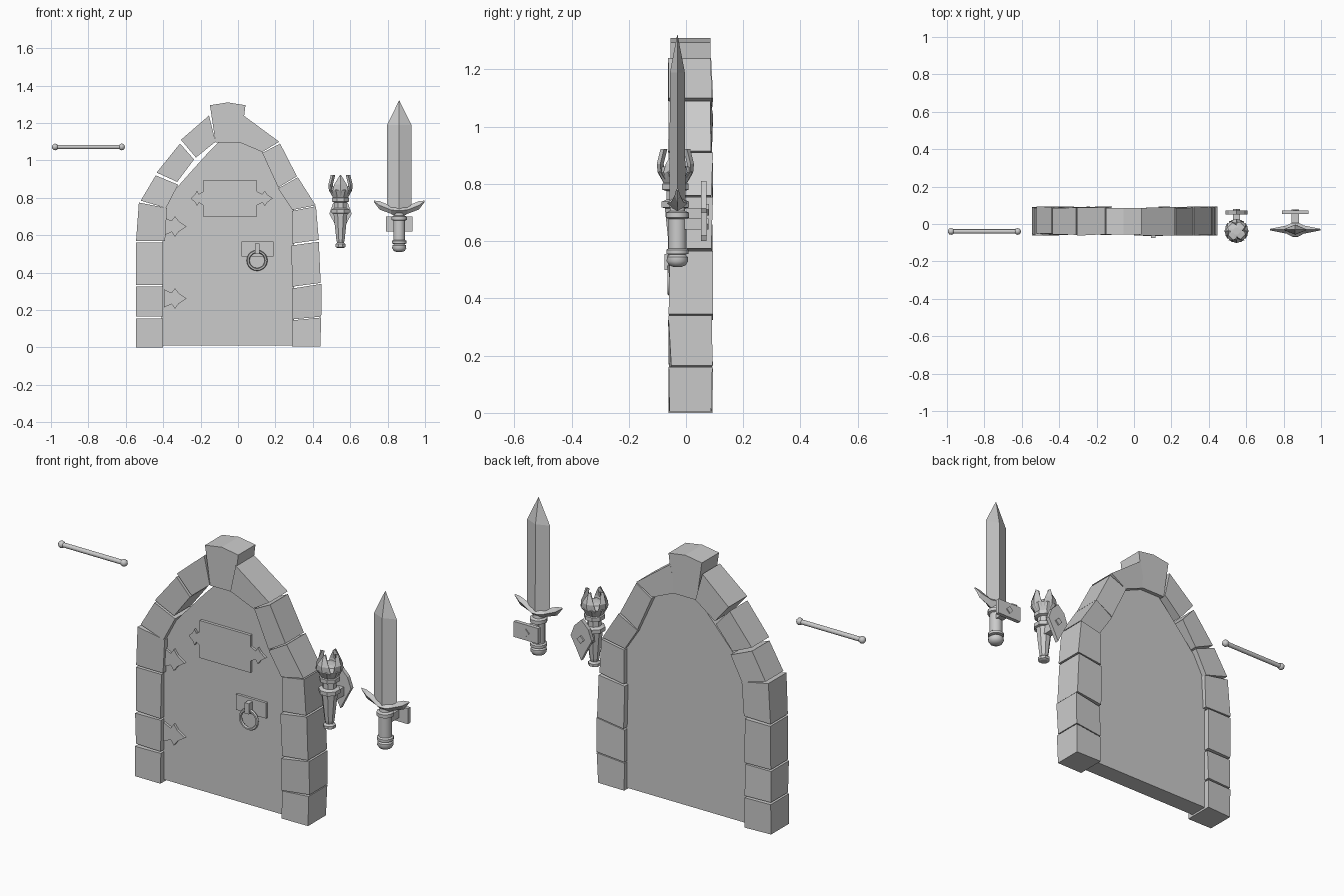
import bpy, math, random

if "Cube" in bpy.data.objects:
    bpy.data.objects.remove(bpy.data.objects["Cube"])
random.seed(4)


def loft(name, rings, smooth=False):
    """Skin a list of equal-length point rings and cap both ends."""
    n = len(rings[0])
    verts = [p for r in rings for p in r]
    faces = [tuple(range(n))[::-1], tuple(range(len(verts) - n, len(verts)))]
    for i in range(len(rings) - 1):
        for j in range(n):
            k = (j + 1) % n
            faces.append((i * n + j, i * n + k, (i + 1) * n + k, (i + 1) * n + j))
    me = bpy.data.meshes.new(name)
    me.from_pydata(verts, [], faces)
    import bmesh
    bm = bmesh.new()
    bm.from_mesh(me)
    bmesh.ops.recalc_face_normals(bm, faces=bm.faces)
    bm.to_mesh(me)
    bm.free()
    ob = bpy.data.objects.new(name, me)
    bpy.context.collection.objects.link(ob)
    if smooth:
        bpy.ops.object.select_all(action='DESELECT')
        bpy.context.view_layer.objects.active = ob
        ob.select_set(True)
        bpy.ops.object.shade_smooth_by_angle(angle=math.radians(40))
    return ob


def prism(name, pts, y0, y1):
    return loft(name, [[(x, y, z) for x, z in pts] for y in (y0, y1)])


def box(name, x0, x1, y0, y1, z0, z1):
    return prism(name, [(x0, z0), (x1, z0), (x1, z1), (x0, z1)], y0, y1)


def lathe(name, cx, cy, profile, n=12, smooth=True):
    """Revolve (radius, z) pairs about a vertical axis."""
    rings = [[(cx + r * math.cos(2 * math.pi * (j + .5) / n),
               cy + r * math.sin(2 * math.pi * (j + .5) / n), z)
              for j in range(n)] for r, z in profile]
    return loft(name, rings, smooth)


# Door panel
arch = [(-.41, .01), (.30, .01), (.30, .74), (.22, .86), (.13, 1.05), (.05, 1.12),
        (-.08, 1.12), (-.17, 1.03), (-.26, .93), (-.34, .84), (-.40, .74)]
prism('door_panel', arch, -.03, .065)

# Arch stones: outer edge low/high, inner edge high/low
stones = [
    # left jamb and arch
    [(-.545, 0), (-.545, .155), (-.40, .155), (-.40, 0)],
    [(-.545, .165), (-.545, .325), (-.40, .325), (-.40, .165)],
    [(-.545, .335), (-.545, .56), (-.40, .56), (-.40, .335)],
    [(-.545, .57), (-.53, .775), (-.38, .745), (-.39, .57)],
    [(-.52, .785), (-.44, .92), (-.32, .87), (-.385, .745)],
    [(-.435, .935), (-.31, 1.09), (-.235, 1.005), (-.325, .885)],
    [(-.305, 1.11), (-.155, 1.24), (-.12, 1.10), (-.225, 1.015)],
    # right jamb and arch
    [(.44, .005), (.445, .16), (.29, .145), (.29, .005)],
    [(.445, .165), (.447, .34), (.29, .315), (.29, .15)],
    [(.442, .345), (.432, .565), (.285, .545), (.29, .325)],
    [(.432, .575), (.417, .755), (.29, .73), (.29, .555)],
    [(.415, .76), (.32, .91), (.215, .85), (.29, .735)],
    [(.315, .915), (.225, 1.09), (.13, 1.04), (.215, .855)],
    [(.22, 1.10), (.03, 1.24), (.00, 1.10), (.13, 1.045)],
]
for i, q in enumerate(stones):
    front = [(x, -.06 + random.uniform(-.003, .01), z) for x, z in q]
    back = [(x, .09 + random.uniform(-.006, .005), z) for x, z in q]
    loft('arch_stone', [front, back])
prism('keystone', [(-.12, 1.095), (.015, 1.095), (.04, 1.295), (-.055, 1.31), (-.15, 1.295)], -.055, .085)

# Door fittings
leaf = [(0, -.048), (.04, -.03), (.058, -.055), (.078, -.028), (.12, 0),
        (.078, .028), (.058, .055), (.04, .03), (0, .048)]


def hinge(name, x, z, sx, sz):
    prism(name, [(x + a * sx, z + b * sz) for a, b in leaf], -.042, -.025)


hinge('hinge_strap', -.395, .647, 1, 1)
hinge('hinge_strap', -.395, .262, 1, 1)
hinge('hatch_leaf', -.187, .797, -.55, .75)
hinge('hatch_leaf', .102, .797, .7, .75)
box('hatch_plate', -.187, .102, -.045, -.025, .70, .893)
box('handle_plate', .018, .19, -.043, -.025, .487, .567)
bpy.ops.mesh.primitive_torus_add(location=(.102, -.057, .465), rotation=(math.pi / 2, 0, 0),
                                 major_radius=.048, minor_radius=.008,
                                 major_segments=20, minor_segments=6)
bpy.context.object.name = 'handle_ring'
bpy.ops.object.shade_smooth_by_angle()
box('handle_bracket', .09, .114, -.075, -.04, .50, .555)

# Crossbar with ball ends
rod = lathe('crossbar', 0, 0, [(.012, -.185), (.012, .185)], 10)
rod.rotation_euler = (0, math.pi / 2, 0)
rod.location = (-.80, -.04, 1.072)
for x in (-.978, -.622):
    bpy.ops.mesh.primitive_uv_sphere_add(segments=10, ring_count=6, radius=.018, location=(x, -.04, 1.072))
    bpy.context.object.name = 'crossbar_end'
    bpy.ops.object.shade_smooth_by_angle(angle=math.radians(60))

# Torch
TX, TY = .548, -.037
lathe('torch_body', TX, TY, [
    (.02, .533), (.03, .538), (.03, .552), (.02, .56), (.024, .575), (.04, .715),
    (.052, .718), (.052, .738), (.034, .745), (.034, .775), (.05, .78), (.05, .80),
    (.044, .803), (.064, .84), (.05, .86), (.02, .865)], 8, False)
for k in range(4):
    c, s = math.cos(k * math.pi / 2), math.sin(k * math.pi / 2)
    rings = []
    for r, z, w in [(.05, .805, .026), (.07, .84, .042), (.073, .87, .034), (.06, .922, .003)]:
        sec = [(r - .008, 0), (r - .02, w), (r - .032, 0), (r - .02, -w)]
        rings.append([(TX + a * c - b * s, TY + (a * s + b * c), z) for a, b in sec])
    loft('torch_prong', rings)
prism('torch_wall_plate', [(TX + a, z) for a, z in [
    (0, .60), (.03, .66), (.06, .715), (.04, .77), (0, .81), (-.04, .77), (-.06, .715), (-.03, .66)]],
    .052, .072)
box('torch_bracket', TX - .02, TX + .02, TY, .06, .67, .715)
prism('torch_plate_boss', [(TX, .69), (TX + .02, .71), (TX, .73), (TX - .02, .71)], .06, .08)

# Sword
SX, SY = .862, -.03
loft('sword_blade', [[(SX + w, SY, z), (SX, SY + t, z), (SX - w, SY, z), (SX, SY - t, z)]
                     for w, t, z in [(.065, .028, .74), (.065, .026, 1.19), (.001, .001, 1.32)]])
# Crossguard swept along x: offset, low z, high z, half depth
guard = [(-.135, .777, .785, .004), (-.105, .737, .782, .010), (-.045, .715, .757, .022),
         (-.02, .70, .765, .036), (.02, .70, .765, .036),
         (.045, .715, .757, .022), (.105, .737, .782, .010), (.135, .777, .785, .004)]
loft('sword_guard', [[(SX + x, SY, a), (SX + x, SY + d, (a + b) / 2),
                      (SX + x, SY, b), (SX + x, SY - d, (a + b) / 2)] for x, a, b, d in guard])
lathe('sword_grip', SX, SY, [
    (.026, .72), (.028, .705), (.042, .70), (.042, .682), (.032, .678), (.032, .575),
    (.04, .57), (.04, .556), (.028, .553), (.038, .545), (.039, .53), (.03, .516), (.012, .509)])
box('sword_wall_plate', SX - .07, SX + .07, .053, .073, .62, .70)
box('sword_bracket', SX - .02, SX + .02, SY, .06, .64, .68)
prism('sword_plate_boss', [(SX, .64), (SX + .02, .66), (SX, .68), (SX - .02, .66)], .06, .078)
